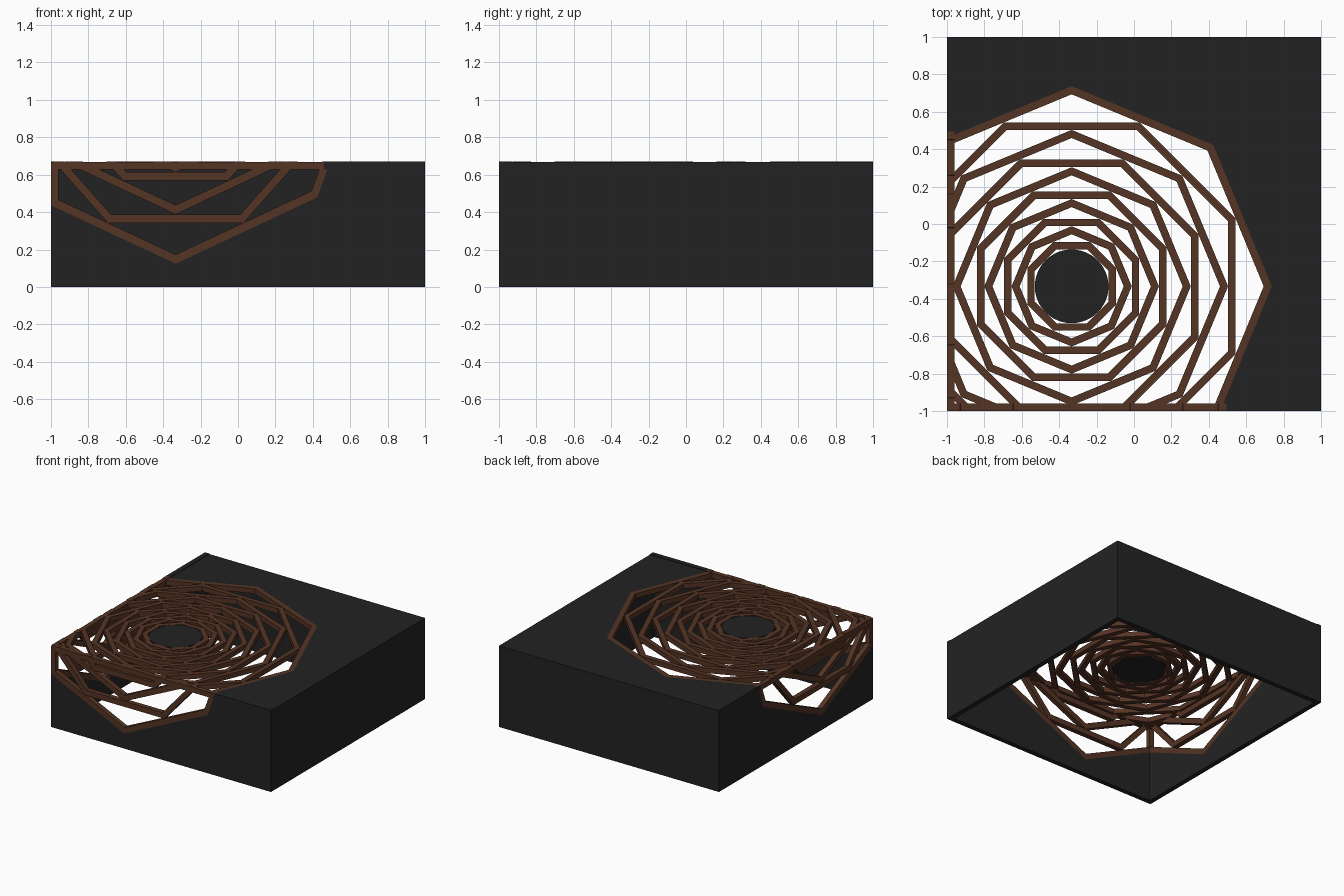
import bpy, bmesh, math
from mathutils import Vector

if "Cube" in bpy.data.objects:
    bpy.data.objects.remove(bpy.data.objects["Cube"])

H = 2 / 3            # box height
C = -1 / 3           # pattern centre on x and y
T = 0.04             # wall thickness and bar width
S = 1.13             # vertical stretch of the pattern on the walls
R0 = 1.07            # outermost octagon radius
COS = math.cos(math.pi / 8)


def material(name, col):
    m = bpy.data.materials.new(name)
    m.diffuse_color = (*col, 1)
    m.use_nodes = True
    m.node_tree.nodes["Principled BSDF"].inputs["Base Color"].default_value = m.diffuse_color
    return m


DARK = material("charcoal", (0.0165, 0.0165, 0.0165))
BROWN = material("brown", (0.09, 0.034, 0.018))

# Mapping of pattern coordinates (u, w, depth) onto the three patterned sides
SIDES = {
    "top": lambda u, w, d: (C + u, C + w, H - d),
    "front": lambda u, w, d: (C + u, -1 + d, 2 * H + S * w),
    "left": lambda u, w, d: (-1 + d, C + u, 2 * H + S * w),
}


def finish(bm, name, mat):
    bmesh.ops.recalc_face_normals(bm, faces=bm.faces)
    me = bpy.data.meshes.new(name)
    bm.to_mesh(me)
    bm.free()
    me.materials.append(mat)
    ob = bpy.data.objects.new(name, me)
    bpy.context.collection.objects.link(ob)
    return ob


def add_ring(bm, side, r_in, r_out, phase, lift=0.0):
    """Octagonal frame with square section laid on one side."""
    loops = []
    for r, d in ((r_in, -lift), (r_out, -lift), (r_out, T), (r_in, T)):
        loop = []
        for i in range(8):
            a = phase + i * math.pi / 4
            loop.append(bm.verts.new(SIDES[side](r * math.cos(a), r * math.sin(a), d)))
        loops.append(loop)
    for k in range(4):
        a, b = loops[k], loops[(k + 1) % 4]
        for i in range(8):
            j = (i + 1) % 8
            bm.faces.new((a[i], a[j], b[j], b[i]))


def clip_to_box(bm):
    """Trim everything outside the box and cap the cuts."""
    planes = [((1, 0, 0), 1), ((-1, 0, 0), 1), ((0, 1, 0), 1), ((0, -1, 0), 1),
              ((0, 0, 1), H + 0.004), ((0, 0, -1), 0)]
    for n, dist in planes:
        n = Vector(n)
        if not any(v.co.dot(n) > dist + 1e-5 for v in bm.verts):
            continue
        res = bmesh.ops.bisect_plane(bm, geom=bm.verts[:] + bm.edges[:] + bm.faces[:],
                                     plane_co=n * dist, plane_no=n, clear_outer=True)
        cut = [e for e in res["geom_cut"] if isinstance(e, bmesh.types.BMEdge)]
        bmesh.ops.holes_fill(bm, edges=cut, sides=0)


def box(name, lo, hi, mat):
    bm = bmesh.new()
    bmesh.ops.create_cube(bm, size=1)
    for v in bm.verts:
        v.co = [(a + b) / 2 + c * (b - a) for a, b, c in zip(lo, hi, v.co)]
    return finish(bm, name, mat)


# Panels with the octagonal opening, and the nested frames inside it
for side in SIDES:
    bm = bmesh.new()
    add_ring(bm, side, R0, 5, 0)
    clip_to_box(bm)
    finish(bm, side + "_panel", DARK)

    bm = bmesh.new()
    r = R0
    for n in range(10 if side == "top" else 5):
        lift = 0.003 if n >= 8 else 0.0
        add_ring(bm, side, r - T / COS, r, (n % 2) * math.pi / 8, lift)
        r = r * COS - T
    clip_to_box(bm)
    finish(bm, side + "_lattice", BROWN)

# Plain walls
box("right_wall", (1 - T, -1, 0), (1, 1, H), DARK)
box("back_wall", (-1, 1 - T, 0), (1, 1, H), DARK)

# Bars along the box edges that cross the opening
box("front_edge_bar", (-1, -1, H - T), (0.465, -1 + T, H), BROWN)
box("left_edge_bar", (-1, -1, H - T), (-1 + T, 0.465, H), BROWN)
box("corner_bar", (-1, -1, 0.45), (-1 + T, -1 + T, H), BROWN)

# Round disc in the middle of the lattice
bm = bmesh.new()
bmesh.ops.create_cone(bm, cap_ends=True, segments=48, radius1=0.197, radius2=0.197, depth=T)
bmesh.ops.translate(bm, verts=bm.verts, vec=(C, C, H - T / 2 + 0.002))
finish(bm, "centre_disc", DARK)
